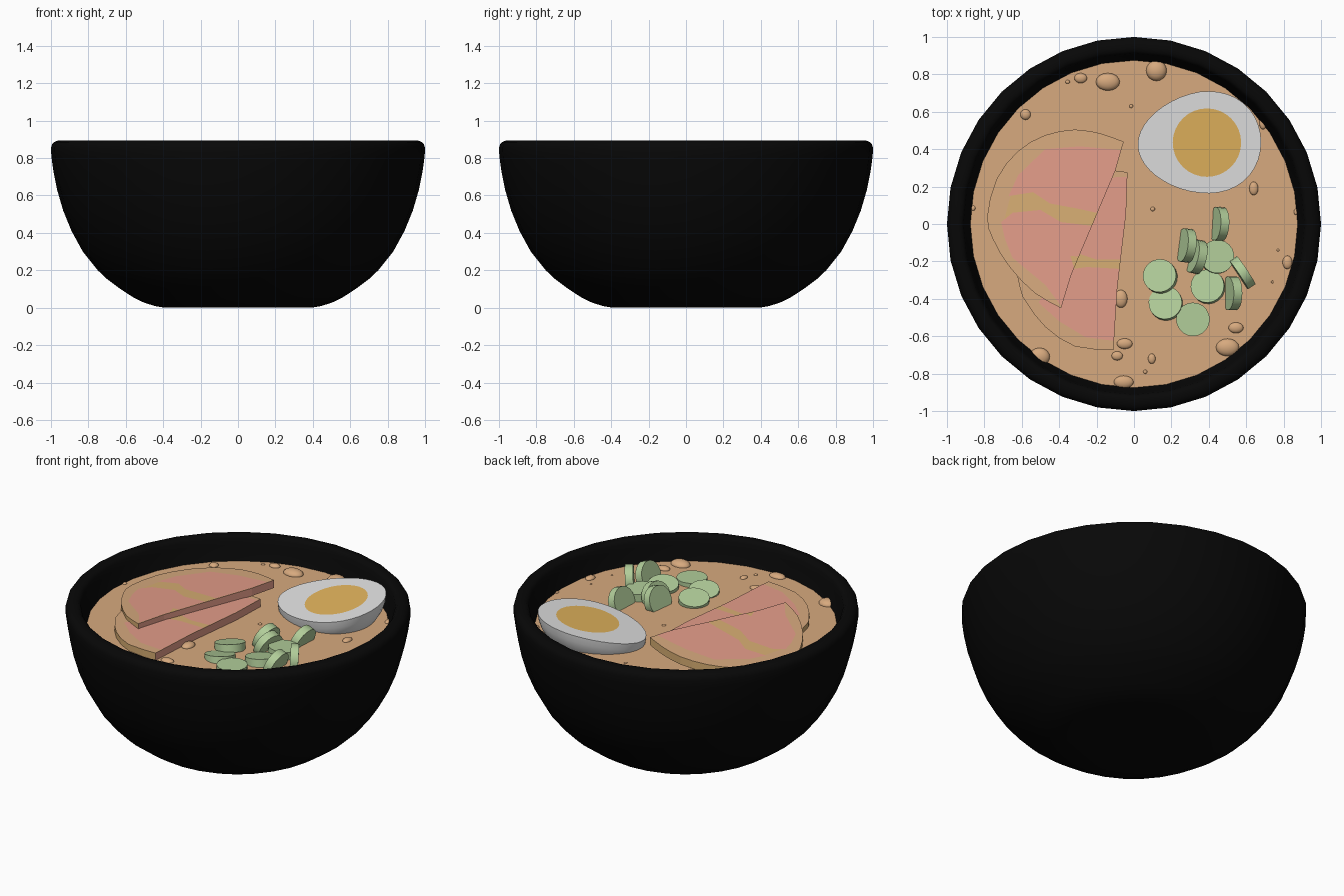
import bpy, bmesh, math
from mathutils import Vector, Matrix

if "Cube" in bpy.data.objects:
    bpy.data.objects.remove(bpy.data.objects["Cube"])


def material(name, rgb):
    m = bpy.data.materials.new(name)
    m.diffuse_color = (*rgb, 1)
    m.use_nodes = True
    m.node_tree.nodes["Principled BSDF"].inputs["Base Color"].default_value = m.diffuse_color
    return m


BLACK = material("black glaze", (.0022, .0022, .0022))
BROTH = material("broth tan", (.68, .40, .21))
PINK = material("meat pink", (.77, .335, .25))
FAT = material("meat fat", (.68, .42, .17))
WHITE = material("egg white", (.77, .77, .77))
YOLK = material("egg yolk", (.77, .46, .11))
GREEN = material("onion green", (.44, .61, .32))


def finish(name, bm, mats, smooth=None):
    bmesh.ops.recalc_face_normals(bm, faces=bm.faces)
    me = bpy.data.meshes.new(name)
    bm.to_mesh(me)
    bm.free()
    ob = bpy.data.objects.new(name, me)
    bpy.context.collection.objects.link(ob)
    for m in mats:
        me.materials.append(m)
    if smooth:
        bpy.ops.object.select_all(action='DESELECT')
        ob.select_set(True)
        bpy.context.view_layer.objects.active = ob
        bpy.ops.object.shade_smooth_by_angle(angle=math.radians(smooth))
    return ob


def lathe(name, profile, mat, n, smooth):
    bm = bmesh.new()
    rings = []
    for r, z in profile:
        rings.append([bm.verts.new((r * math.cos(2 * math.pi * i / n),
                                    r * math.sin(2 * math.pi * i / n), z)) for i in range(n)])
    for a, b in zip(rings, rings[1:]):
        for i in range(n):
            j = (i + 1) % n
            bm.faces.new((a[i], a[j], b[j], b[i]))
    bm.faces.new(rings[0])
    bm.faces.new(rings[-1])
    return finish(name, bm, [mat], smooth)


def round_arc(pts, first):
    """Keep the straight cut up to index first, then round the rest with a spline."""
    out, n = list(pts[:first]), len(pts)
    for i in range(first, n):
        p0, p1 = Vector(pts[max(i - 1, first)]), Vector(pts[i])
        p2, p3 = Vector(pts[(i + 1) % n]), Vector(pts[(i + 2) % n if i < n - 2 else (i + 1) % n])
        out.append(tuple(p1))
        out.append(tuple((9 * (p1 + p2) - p0 - p3) / 16))
    return out


def slab(name, pts, plane, thick, mats, cut_edges=0):
    """Prism over an outline whose top follows the plane z = a + b*x + c*y."""
    a, b, c = plane
    bm = bmesh.new()
    up = [bm.verts.new((x, y, a + b * x + c * y)) for x, y in pts]
    lo = [bm.verts.new((v.co.x, v.co.y, v.co.z - thick)) for v in up]
    bm.faces.new(up)
    bm.faces.new(lo[::-1])
    n = len(pts)
    for i in range(n):
        j = (i + 1) % n
        f = bm.faces.new((up[i], lo[i], lo[j], up[j]))
        f.material_index = 1 if i < cut_edges else 0
    return finish(name, bm, mats)


def patch(name, pts, plane, lift, mat):
    """Thin painted patch: one upward face just above a sloping top."""
    a, b, c = plane
    bm = bmesh.new()
    f = bm.faces.new([bm.verts.new((x, y, a + b * x + c * y + lift)) for x, y in pts])
    f.normal_update()
    if f.normal.z < 0:
        f.normal_flip()
    me = bpy.data.meshes.new(name)
    bm.to_mesh(me)
    bm.free()
    me.materials.append(mat)
    bpy.context.collection.objects.link(bpy.data.objects.new(name, me))


# Bowl: outer wall, rounded rim, inner wall
lathe("bowl", [(.39, 0), (.44, .008), (.5, .026), (.56, .055), (.64, .108), (.7, .153), (.75, .2),
               (.83, .3), (.89, .41), (.935, .52), (.967, .63), (.987, .73), (.998, .81),
               (1, .855), (.994, .873), (.983, .885), (.965, .893), (.945, .895), (.925, .892), (.912, .875),
               (.905, .84), (.875, .75), (.8, .58), (.65, .33), (.4, .12)], BLACK, 32, 45)

# Broth surface
SOUP = .75
lathe("broth", [(.83, SOUP - .08), (.877, SOUP)], BROTH, 64, 40)

# Meat slices: the first outline edges are the straight cut
upper = [(-.055, .44), (-.10, .285), (-.335, -.27), (-.39, -.45), (-.53, -.37), (-.665, -.23),
         (-.755, -.08), (-.785, .04), (-.735, .24), (-.62, .39), (-.475, .475), (-.315, .505), (-.18, .485)]
lower = [(-.035, .275), (-.043, .05), (-.09, -.35), (-.11, -.675), (-.315, -.655), (-.475, -.55),
         (-.575, -.42), (-.61, -.34), (-.65, -.1), (-.6, .1), (-.45, .23), (-.25, .28), (-.1, .285)]
upper, lower = round_arc(upper, 3), round_arc(lower, 3)
UP, LOW = (.862, .11, -.01), (.80, .03, 0)
slab("upper_meat_slice", upper, UP, .05, [FAT, PINK], 3)
slab("lower_meat_slice", lower, LOW, .06, [FAT, PINK], 3)

# Tan outer band on the slices, left around the marbled middle
patch("upper_slice_rim", upper, UP, .001, BROTH)
patch("lower_slice_rim", lower, LOW, .001, BROTH)
patch("upper_fat_marbling", [(-.10, .285), (-.335, -.27), (-.385, -.42), (-.475, -.325),
                             (-.65, -.18), (-.70, 0), (-.66, .15), (-.54, .17), (-.29, .1)],
      UP, .002, FAT)
patch("lower_fat_marbling", [(-.04, .1), (-.09, -.35), (-.115, -.62), (-.26, -.6),
                             (-.42, -.5), (-.5, -.4), (-.3, .1)], LOW, .002, FAT)

# Pink meat patches
pink_patches = {
    "upper_pink_back": (UP, [(-.07, .395), (-.10, .285), (-.17, .12), (-.20, .06), (-.29, .08), (-.45, .11),
                             (-.54, .17), (-.67, .15), (-.62, .26), (-.475, .40), (-.29, .415)]),
    "upper_pink_front": (UP, [(-.225, -.01), (-.295, -.175), (-.34, -.17), (-.32, -.235), (-.335, -.27),
                              (-.388, -.44), (-.475, -.325), (-.65, -.18),
                              (-.69, -.08), (-.71, .01), (-.65, .06), (-.5, .075), (-.39, .01)]),
    "lower_pink_back": (LOW, [(-.036, .25), (-.043, .05), (-.072, -.19), (-.2, -.19), (-.32, -.15),
                              (-.3, .2), (-.1, .25)]),
    "lower_pink_front": (LOW, [(-.078, -.24), (-.09, -.35), (-.107, -.625), (-.26, -.605), (-.40, -.52),
                               (-.51, -.42), (-.4, -.25), (-.25, -.23)]),
}
for name, (plane, pts) in pink_patches.items():
    patch(name, pts, plane, .003, PINK)

# Half egg: egg-shaped outline shrinking into a rounded underside
EGG = (.747, .121, .116)


def egg_point(t, s):
    return (.35 + .33 * s * math.cos(t),
            .437 + .27 * s * math.sin(t) * (1 + .15 * math.cos(t)) - .012 * s * (math.cos(t) < 0) * abs(math.cos(t)))


bm = bmesh.new()
N, R = 40, 9
rings = []
for k in range(R):
    p = math.pi / 2 * k / R
    ring = []
    for i in range(N):
        x, y = egg_point(2 * math.pi * i / N, math.cos(p))
        ring.append(bm.verts.new((x, y, EGG[0] + EGG[1] * x + EGG[2] * y - .24 * math.sin(p))))
    rings.append(ring)
bm.faces.new(rings[0])
bm.faces.new(rings[-1])
for a, b in zip(rings, rings[1:]):
    for i in range(N):
        j = (i + 1) % N
        bm.faces.new((a[i], a[j], b[j], b[i]))
finish("egg_half", bm, [WHITE], 40)
circle = [(.39 + .183 * math.cos(2 * math.pi * i / 32), .435 + .183 * math.sin(2 * math.pi * i / 32))
          for i in range(32)]
patch("egg_yolk", circle, EGG, .002, YOLK)

# Green onion rounds: centre, then facing direction
onions = [((.14, -.28, .76), (-.16, .18, 1)), ((.445, -.175, .775), (.05, .05, 1)),
          ((.395, -.335, .76), (-.12, .15, 1)), ((.17, -.425, .748), (-.12, .2, 1)),
          ((.315, -.51, .752), (.0, .0, 1)), ((.455, 0, .775), (-.92, .05, .35)),
          ((.28, -.115, .785), (-.93, .12, .35)), ((.335, -.175, .775), (-.9, .2, .35)),
          ((.58, -.26, .785), (-.83, -.55, .05)), ((.525, -.37, .78), (-.93, 0, .35))]
for k, (pos, axis) in enumerate(onions):
    bm = bmesh.new()
    bmesh.ops.create_cone(bm, cap_ends=True, segments=20, radius1=.09, radius2=.09, depth=.048)
    rot = Vector(axis).to_track_quat('Z', 'Y').to_matrix().to_4x4()
    bmesh.ops.transform(bm, matrix=Matrix.Translation(pos) @ rot, verts=bm.verts)
    finish(f"onion_round_{k + 1}", bm, [GREEN], 40)

# Oil drops on the broth: x, y, half width, half depth
drops = [(-.14, .76, .064, .047), (.12, .82, .055, .055), (-.285, .78, .034, .027), (-.58, .585, .028, .028),
         (.82, -.205, .026, .036), (.64, .19, .024, .036), (.545, -.555, .04, .029), (.5, -.66, .062, .047),
         (-.07, -.4, .035, .048), (-.05, -.64, .042, .028), (-.09, -.705, .03, .024), (.095, -.72, .02, .027),
         (-.055, -.845, .053, .034), (-.505, -.71, .055, .048), (.69, .54, .02, .034), (.1, .08, .012, .012),
         (.06, -.79, .011, .011), (-.355, .76, .012, .01), (-.015, .63, .01, .01), (-.86, .085, .012, .014),
         (.865, .065, .01, .016), (.77, -.14, .007, .007), (.74, -.31, .007, .007)]
for k, (x, y, rx, ry) in enumerate(drops):
    bm = bmesh.new()
    bmesh.ops.create_uvsphere(bm, u_segments=16, v_segments=10, radius=1)
    m = Matrix.Translation((x, y, SOUP)) @ Matrix.Diagonal((rx, ry, min(rx, ry) * .6, 1))
    bmesh.ops.transform(bm, matrix=m, verts=bm.verts)
    finish(f"oil_drop_{k + 1}", bm, [BROTH], 60)
